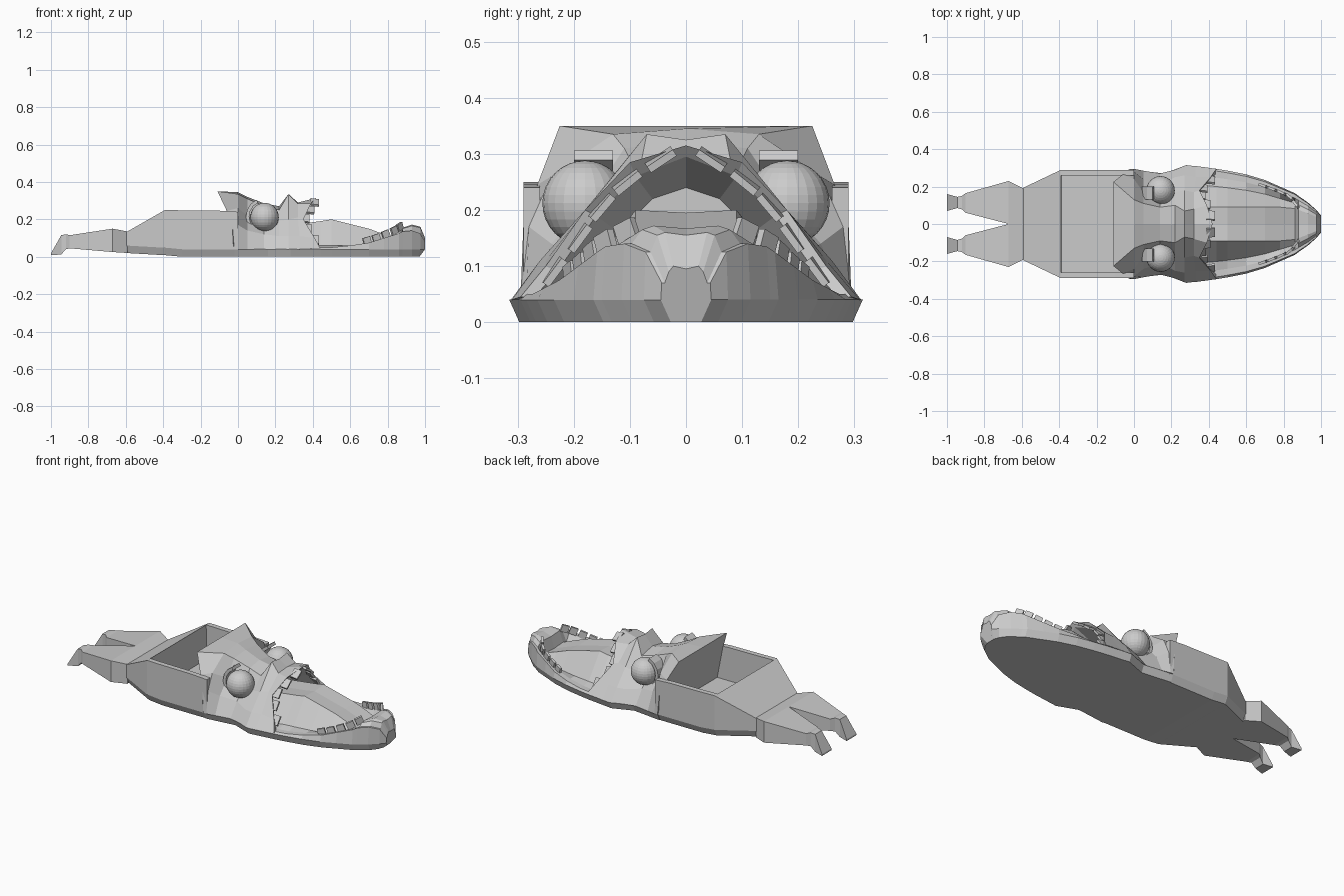
import bpy, bmesh, math
from mathutils import Vector, Matrix

if "Cube" in bpy.data.objects:
    bpy.data.objects.remove(bpy.data.objects["Cube"])

grey = bpy.data.materials.new("plain_grey")
grey.diffuse_color = (0.6, 0.6, 0.6, 1)
grey.use_nodes = True
grey.node_tree.nodes["Principled BSDF"].inputs["Base Color"].default_value = grey.diffuse_color


def finish(name, bm):
    bmesh.ops.remove_doubles(bm, verts=bm.verts, dist=0.0005)
    bmesh.ops.recalc_face_normals(bm, faces=bm.faces)
    me = bpy.data.meshes.new(name)
    bm.to_mesh(me)
    bm.free()
    me.materials.append(grey)
    ob = bpy.data.objects.new(name, me)
    bpy.context.collection.objects.link(ob)
    return ob


def loft(name, rings):
    """Skin closed rings of equal length and cap both ends."""
    bm = bmesh.new()
    loops = [[bm.verts.new(p) for p in r] for r in rings]
    n = len(loops[0])
    for a, b in zip(loops, loops[1:]):
        for i in range(n):
            j = (i + 1) % n
            bm.faces.new((a[i], a[j], b[j], b[i]))
    bm.faces.new(loops[0])
    bm.faces.new(loops[-1])
    return finish(name, bm)


def mirrored(half):
    """Half ring from bottom centre to top centre -> full ring."""
    return half + [(x, -y, z) for x, y, z in reversed(half[1:-1])]


def block(name, centre, x_axis, y_axis, size):
    """Box oriented by two direction vectors."""
    x = Vector(x_axis).normalized()
    z = x.cross(Vector(y_axis)).normalized()
    rot = Matrix((x, z.cross(x), z)).transposed().to_4x4()
    bm = bmesh.new()
    bmesh.ops.create_cube(bm, size=1)
    bmesh.ops.transform(bm, verts=bm.verts,
                        matrix=Matrix.Translation(centre) @ rot @ Matrix.Diagonal((*size, 1)))
    return finish(name, bm)


# rear hull with open cockpit: x, width, bottom z, top z, floor z
hull = []
for x, w, zb, zt, zi in [(-.6, .19, .02, .13, .13), (-.39, .29, .008, .25, .25),
                         (-.385, .29, .008, .25, .05), (-.3, .29, 0, .248, .05),
                         (-.1, .29, 0, .246, .05), (0, .29, 0, .24, .05)]:
    wi = w - .03
    hull.append(mirrored([(x, 0, zb), (x, w - .02, zb), (x, w, zb + .04), (x, w, zt),
                          (x, wi, zt), (x, wi, zi), (x, 0, zi)]))
loft("hull", hull)

# lower jaw with tongue: x, width, rim z, trough z, tongue z
jaw = []
for x, w, rim, trough, tongue in [
        (-.02, .292, .04, .04, .04), (.16, .27, .04, .04, .04), (.28, .315, .04, .045, .17),
        (.44, .295, .05, .06, .19), (.5, .285, .05, .06, .2), (.6, .265, .06, .06, .175),
        (.7, .235, .075, .06, .15), (.78, .2, .1, .07, .12), (.86, .165, .125, .08, .09),
        (.88, .15, .135, .15, .155), (.93, .115, .14, .165, .172),
        (.975, .075, .125, .155, .16), (1, .045, .07, .09, .1)]:
    xb = min(x, .95 + (x - .95) * .4)
    t = min(.09, w * .5)
    jaw.append(mirrored([(xb, 0, 0), (xb, w - .018, 0), (x, w, .04), (x, w * .96, rim),
                         (x, w * .84, rim), (x, w * .68, trough), (x, t, tongue),
                         (x, 0, tongue - .005)]))
loft("lower_jaw", jaw)

# head: raised visor at the back, nose ridge, lip, then back into the throat
sections = [
    [(-.02, .295, .04), (-.03, .29, .17), (-.06, .265, .245), (-.11, .225, .35), (-.11, 0, .35)],
    [(0, .295, .04), (0, .28, .17), (0, .24, .26), (0, .13, .335), (0, 0, .345)],
    [(.05, .285, .04), (.05, .24, .14), (.05, .17, .22), (.05, .11, .31), (.05, 0, .32)],
    [(.14, .27, .04), (.14, .21, .12), (.14, .13, .19), (.14, .09, .27), (.14, 0, .285)],
    [(.22, .29, .04), (.22, .25, .11), (.22, .17, .19), (.22, .1, .25), (.22, 0, .27)],
    [(.27, .312, .04), (.27, .26, .11), (.27, .18, .2), (.27, .07, .335), (.27, 0, .325)],
    [(.33, .31, .04), (.33, .25, .11), (.32, .17, .21), (.32, .08, .285), (.32, 0, .29)],
    [(.44, .295, .045), (.41, .25, .1), (.35, .18, .2), (.39, .1, .285), (.42, 0, .315)],
    [(.44, .27, .045), (.4, .23, .09), (.34, .16, .19), (.37, .09, .26), (.4, 0, .295)],
    [(.27, .2, .05), (.27, .18, .09), (.27, .12, .16), (.27, .06, .22), (.27, 0, .24)],
]
loft("head", [mirrored([(s[0][0], 0, .035)] + s) for s in sections])

upper = [(.41, .045, .29), (.385, .105, .25), (.36, .15, .205), (.37, .19, .15), (.41, .235, .09)]
lower = [(.69, .205, .085), (.74, .187, .1), (.79, .167, .12), (.835, .143, .14), (.865, .105, .16)]

for side, label in ((1, "left"), (-1, "right")):
    # eye
    bm = bmesh.new()
    bmesh.ops.create_uvsphere(bm, u_segments=24, v_segments=16, radius=.076,
                              matrix=Matrix.Translation((.142, side * .18, .212)))
    finish("eye_" + label, bm)

    # curved lid behind the eye
    lid = []
    for k in range(6):
        a = math.radians(115 + 22 * k)
        c, s = math.cos(a), math.sin(a)
        lid.append([(.142 + r * c, side * y, .215 + r * s)
                    for r, y in ((.082, .13), (.1, .13), (.1, .2), (.082, .2))])
    loft("eyelid_" + label, lid)

    # upper teeth follow the lip arch, lower teeth follow the jaw rim
    for name, row, size in (("upper_tooth", upper, (.055, .045, .013)),
                            ("lower_tooth", lower, (.042, .014, .04))):
        pts = [Vector((x, side * y, z)) for x, y, z in row]
        for i, p in enumerate(pts):
            d = pts[min(i + 1, 4)] - pts[max(i - 1, 0)]
            if name == "upper_tooth":
                d.x = 0
                block(f"{name}_{label}_{i}", p, d, (1, 0, -.2), size)
            else:
                block(f"{name}_{label}_{i}", p, d, (-d.y, d.x, 0), size)

    # hind leg and foot: x, inner y, outer y, bottom z, top z
    leg = [(-.59, 0, .19, .02, .135), (-.67, 0, .23, .025, .15), (-.9, .06, .165, .045, .115),
           (-.92, .078, .15, .04, .12), (-.945, .085, .145, .012, .115), (-1, .07, .16, .008, .018)]
    loft("hind_leg_" + label, [[(x, side * a, b), (x, side * c, b), (x, side * c, t),
                                (x, side * a, t)] for x, a, c, b, t in leg])
